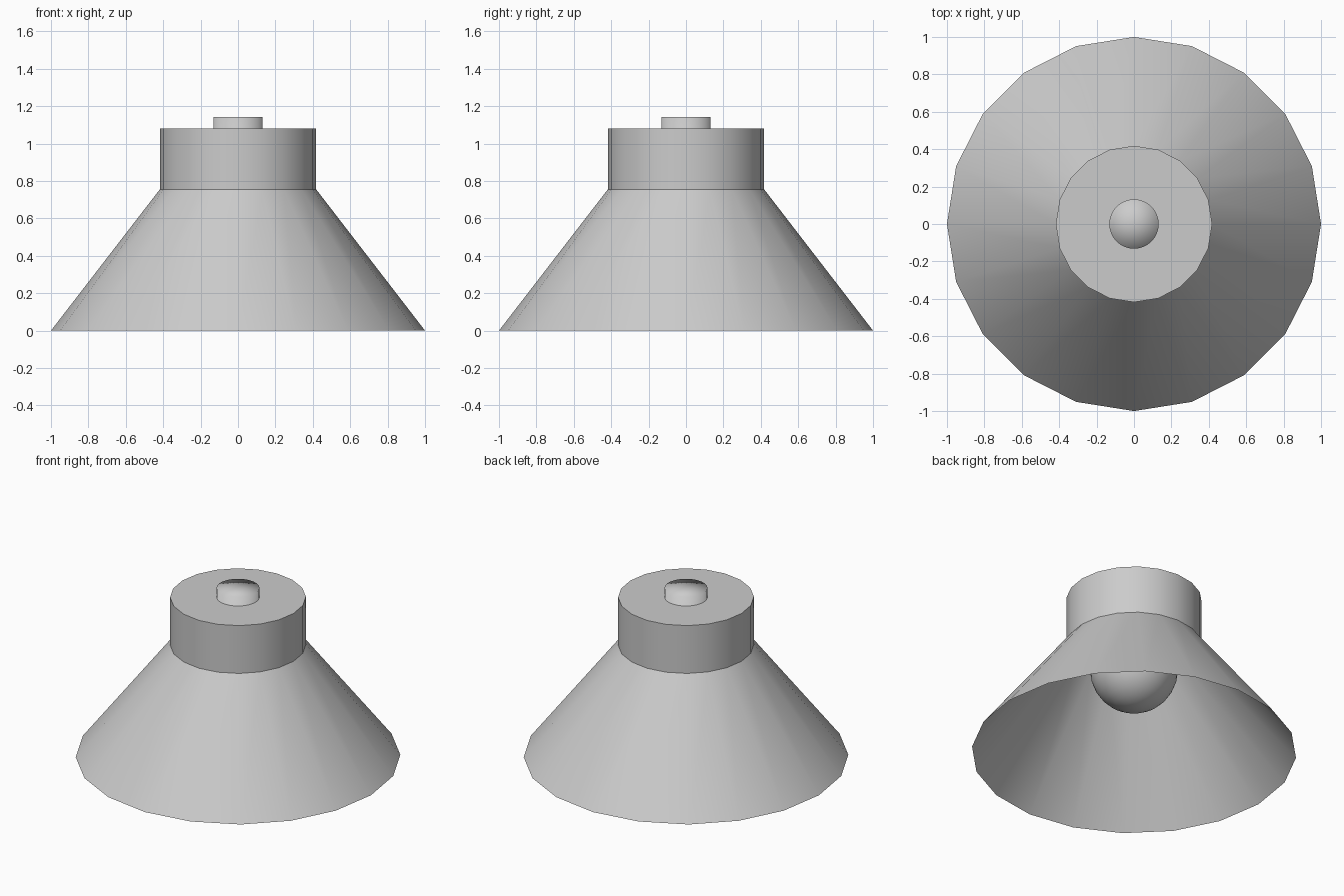
import bpy, bmesh, math

if "Cube" in bpy.data.objects:
    bpy.data.objects.remove(bpy.data.objects["Cube"])


def lathe(name, profile, sides, sharp_angle=None):
    """Revolve (radius, z) points around z; radius 0 makes a pole."""
    bm = bmesh.new()
    rings = []
    for r, z in profile:
        if r == 0:
            rings.append([bm.verts.new((0, 0, z))] * sides)
        else:
            rings.append([bm.verts.new((r * math.cos(2 * math.pi * i / sides),
                                        r * math.sin(2 * math.pi * i / sides), z))
                          for i in range(sides)])
    for a, b in zip(rings, rings[1:]):
        for i in range(sides):
            j = (i + 1) % sides
            bm.faces.new(list(dict.fromkeys((a[i], a[j], b[j], b[i]))))
    bmesh.ops.recalc_face_normals(bm, faces=bm.faces)
    mesh = bpy.data.meshes.new(name)
    bm.to_mesh(mesh)
    bm.free()
    obj = bpy.data.objects.new(name, mesh)
    bpy.context.collection.objects.link(obj)
    bpy.ops.object.select_all(action='DESELECT')
    bpy.context.view_layer.objects.active = obj
    obj.select_set(True)
    if sharp_angle is None:
        bpy.ops.object.shade_smooth()
    else:
        bpy.ops.object.shade_smooth_by_angle(angle=math.radians(sharp_angle))
    return obj


# Thin 20-sided shade, open below, with a closed collar on top
lathe("lamp_shade", [(1.0, 0), (0.418, 0.755), (0.418, 1.08), (0, 1.08)], 20, 30)

# Round bulb hanging inside, its neck passing up through the collar
R, CZ, NECK = 0.27, 0.585, 0.132
end = math.pi - math.asin(NECK / R)
bulb = [(0, CZ - R)]
bulb += [(R * math.sin(end * k / 12), CZ - R * math.cos(end * k / 12)) for k in range(1, 13)]
bulb += [(NECK, 1.142), (0, 1.142)]
lathe("bulb", bulb, 32)
